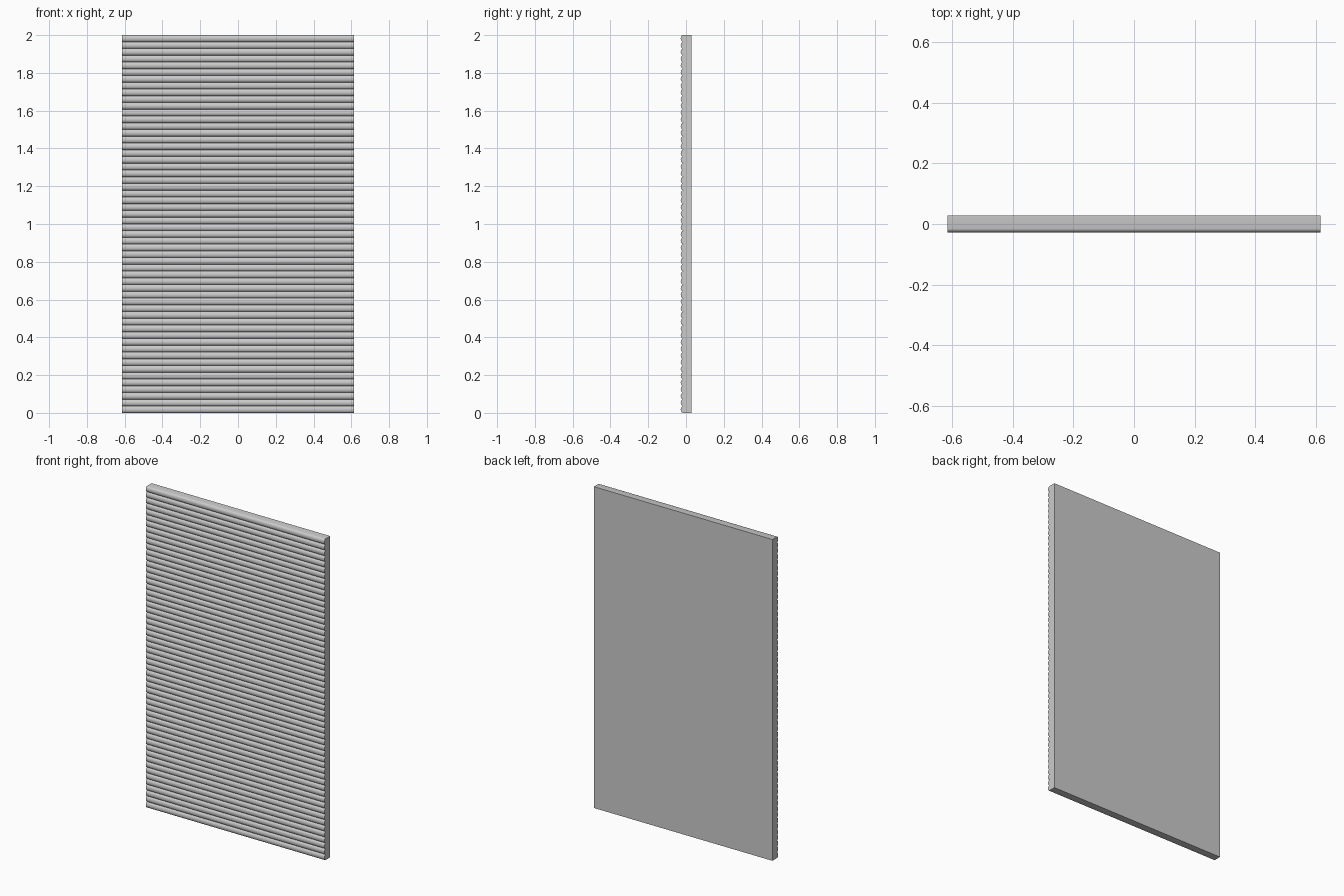
import bpy, bmesh, math

if "Cube" in bpy.data.objects:
    bpy.data.objects.remove(bpy.data.objects["Cube"])

WIDTH, HEIGHT = 1.23, 2.0
BACK, GROOVE, CREST = 0.028, -0.016, -0.028   # y of back, groove bottoms, rib crests
RIBS, SEGS = 56, 8
pitch = HEIGHT / RIBS

# Side profile (y, z): flat back, rounded ribs stacked up the front
profile = [(BACK, HEIGHT), (BACK, 0.0), (GROOVE, 0.0)]
for i in range(RIBS):
    for k in range(1, SEGS + 1):
        a = math.pi * k / SEGS
        y = GROOVE + (CREST - GROOVE) * math.sin(a)
        z = pitch * (i + 0.5 - 0.5 * math.cos(a))
        profile.append((y, z))

# Extrude the profile across the width
bm = bmesh.new()
face = bm.faces.new([bm.verts.new((-WIDTH / 2, y, z)) for y, z in profile])
res = bmesh.ops.extrude_face_region(bm, geom=[face])
moved = [g for g in res["geom"] if isinstance(g, bmesh.types.BMVert)]
bmesh.ops.translate(bm, verts=moved, vec=(WIDTH, 0, 0))
bmesh.ops.recalc_face_normals(bm, faces=bm.faces)

mesh = bpy.data.meshes.new("ribbed_panel")
bm.to_mesh(mesh)
bm.free()
panel = bpy.data.objects.new("ribbed_panel", mesh)
bpy.context.collection.objects.link(panel)

# Smooth ribs, crisp grooves and edges
bpy.context.view_layer.objects.active = panel
panel.select_set(True)
bpy.ops.object.shade_smooth_by_angle(angle=math.radians(40))
